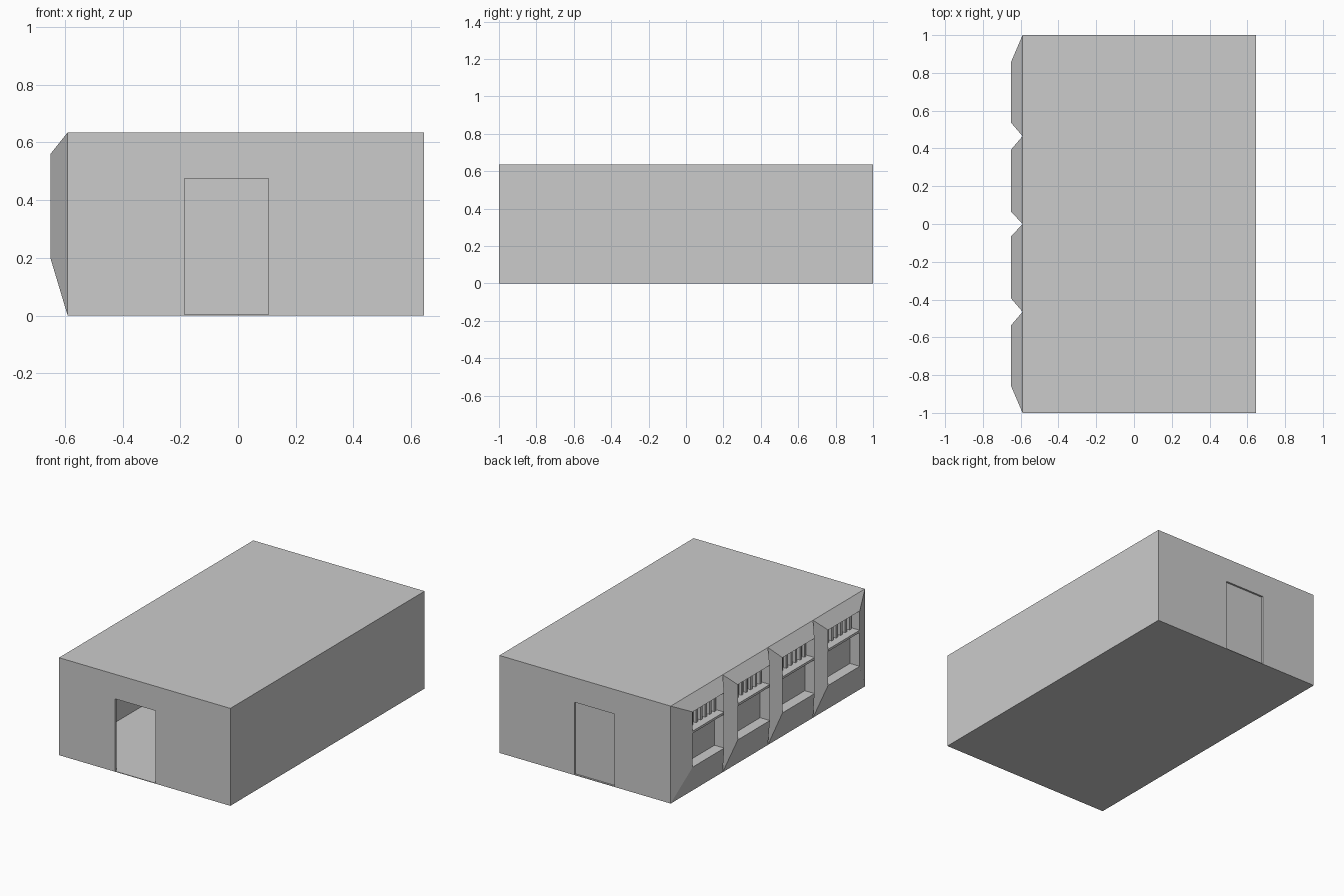
import bpy, bmesh

cube = bpy.data.objects.get("Cube")
if cube:
    bpy.data.objects.remove(cube, do_unlink=True)

# One plain grey for the whole building
grey = bpy.data.materials.new("plain_grey")
grey.use_nodes = True
grey.diffuse_color = (0.6, 0.6, 0.6, 1)
grey.node_tree.nodes["Principled BSDF"].inputs["Base Color"].default_value = (0.6, 0.6, 0.6, 1)

WEST, EAST, ROOF = -0.59, 0.645, 0.635   # main block
WALL, FLOOR = 0.015, 0.004
FACE, GLASS = -0.65, -0.58               # bay front plane, window back plane
SILL, HEAD = 0.2, 0.56


def make_object(name, bm):
    bmesh.ops.recalc_face_normals(bm, faces=bm.faces)
    mesh = bpy.data.meshes.new(name)
    bm.to_mesh(mesh)
    bm.free()
    mesh.materials.append(grey)
    obj = bpy.data.objects.new(name, mesh)
    bpy.context.scene.collection.objects.link(obj)
    return obj


def add_box(bm, x, y, z):
    verts = bmesh.ops.create_cube(bm, size=1)["verts"]
    for v in verts:
        for axis, (low, high) in enumerate((x, y, z)):
            v.co[axis] = low if v.co[axis] < 0 else high


def box(name, x, y, z):
    bm = bmesh.new()
    add_box(bm, x, y, z)
    return make_object(name, bm)


def cut(target, x, y, z):
    cutter = box("cutter", x, y, z)
    cutter.hide_render = True
    mod = target.modifiers.new("opening", "BOOLEAN")
    mod.operation = "DIFFERENCE"
    mod.solver = "EXACT"
    mod.object = cutter
    bpy.context.view_layer.objects.active = target
    bpy.ops.object.modifier_apply(modifier=mod.name)
    bpy.data.objects.remove(cutter, do_unlink=True)


# Hollow main block with an open front doorway and a closed back door
building = box("building_shell", (WEST, EAST), (-1, 1), (0, ROOF))
cut(building, (WEST + WALL, EAST - WALL), (-1 + WALL, 1 - WALL), (FLOOR, ROOF - WALL))
door_x, door_z = (-0.185, 0.105), (FLOOR, 0.475)
cut(building, door_x, (-1.1, -0.95), door_z)
cut(building, door_x, (1 - 0.012, 1.1), door_z)

# Bays: outer y range at the wall, then y range of the window opening
half = [((0, 0.465), (0.065, 0.395)), ((0.465, 1), (0.535, 0.86))]
bays = half + [tuple((-b, -a) for a, b in bay) for bay in half]


def ring(bm, x, y, z):
    corners = ((y[0], z[0]), (y[1], z[0]), (y[1], z[1]), (y[0], z[1]))
    return [bm.verts.new((x, a, b)) for a, b in corners]


for number, (base, opening) in enumerate(bays, 1):
    cut(building, (-0.7, GLASS), opening, (SILL, HEAD))

    # Sloping surround and straight inner reveal
    bm = bmesh.new()
    rings = [ring(bm, WEST, base, (0, ROOF)),
             ring(bm, FACE, opening, (SILL, HEAD)),
             ring(bm, WEST, opening, (SILL, HEAD))]
    for a, b in zip(rings, rings[1:] + rings[:1]):
        for i in range(4):
            j = (i + 1) % 4
            bm.faces.new((a[i], a[j], b[j], b[i]))
    make_object(f"window_surround_{number}", bm)

    # Shelf dividing the upper and lower panes
    box(f"window_shelf_{number}", (FACE, GLASS), opening, (0.42, 0.435))

    # Vertical fins over the upper pane
    bm = bmesh.new()
    count = 7
    step = (opening[1] - opening[0]) / count
    for i in range(count):
        y = opening[0] + (i + 0.5) * step
        add_box(bm, (GLASS - 0.02, GLASS), (y - 0.008, y + 0.008), (0.435, HEAD))
    make_object(f"window_fins_{number}", bm)
